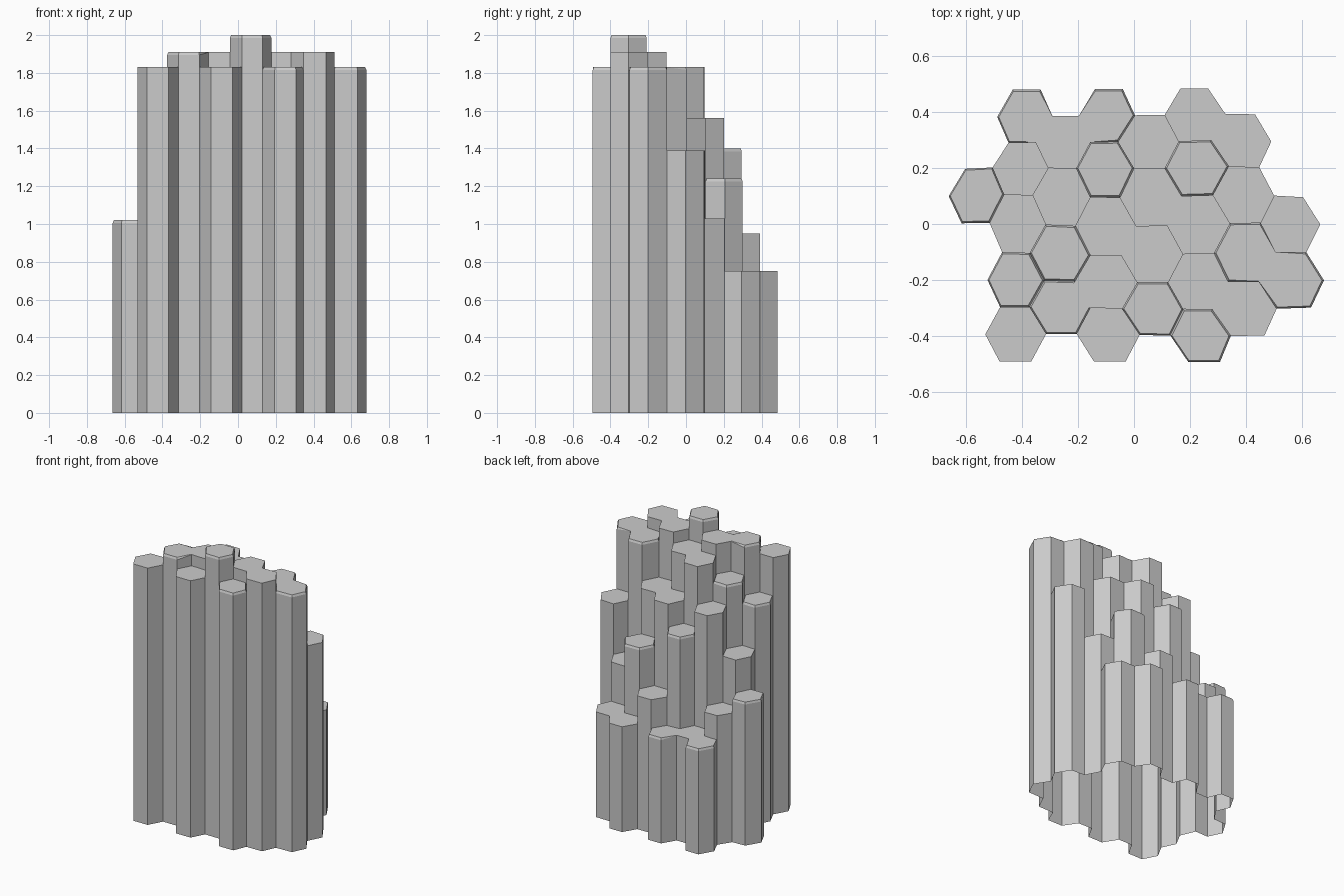
import bpy
import bmesh
from mathutils import Vector

default = bpy.data.objects.get("Cube")
if default:
    bpy.data.objects.remove(default, do_unlink=True)

# Column tops: grid column -> (first half-row, [(x, y, height, worn rim)])
COLUMNS = {
    0: (3, [(-.565, .115, 1.02, True)]),
    1: (0, [(-.395, .38, .75, True), (-.41, .205, .92, False), (-.42, 0, 1.25, False),
            (-.43, -.2, 1.56, True), (-.43, -.395, 1.83, False)]),
    2: (1, [(-.25, .295, .75, False), (-.26, .105, 1.56, False),
            (-.27, -.11, 1.7, True), (-.265, -.295, 1.91, True)]),
    3: (0, [(-.11, .385, .75, True), (-.11, .2, 1.4, True), (-.1, -.015, 1.83, False),
            (-.1, -.21, 1.91, False), (-.1, -.395, 1.83, False)]),
    4: (1, [(.05, .3, .95, False), (.06, .1, 1.56, False),
            (.065, -.11, 1.83, False), (.07, -.305, 2, True)]),
    5: (0, [(.21, .39, .75, False), (.22, .2, 1.24, True), (.23, 0, 1.56, False),
            (.23, -.21, 1.91, False), (.23, -.4, 1.83, True)]),
    6: (1, [(.4, .31, .75, False), (.4, .11, 1.03, False),
            (.4, -.1, 1.83, True), (.38, -.31, 1.91, False)]),
    7: (4, [(.56, .005, 1.39, False), (.56, -.205, 1.83, True)]),
}
RIM_INSET = 0.06
RIM_DROP = 0.015
# Neighbouring grid steps, counter-clockwise from upper right
STEPS = [(1, -1), (0, -2), (-1, -1), (-1, 1), (0, 2), (1, 1)]

cells = {}
for col, (first, tops) in COLUMNS.items():
    for row, top in enumerate(tops):
        cells[col, first + 2 * row] = top


def centre(key):
    """Centre of a stone column, or of the empty grid place beside the cluster."""
    if key in cells:
        return Vector(cells[key][:2])
    col, half_row = key
    y = .385 - .0975 * half_row
    return Vector((-.56 + .16 * col + y * (.06 - .02 * col), y))


def neighbours(key):
    return [(key[0] + dc, key[1] + dr) for dc, dr in STEPS]


def corner_position(trio):
    return sum((centre(k) for k in sorted(trio)), Vector((0, 0))) / 3


def rim_height(key, trio):
    """Height of a column's outer rim at one corner; ground where it is empty."""
    if key not in cells:
        return 0.0
    height, worn = cells[key][2:]
    joined = any(k != key and k in cells and cells[k][2] == height for k in trio)
    return height - RIM_DROP if worn and not joined else height


def add_face(bm, points):
    bm.faces.new([bm.verts.new(p) for p in points])


bm = bmesh.new()
for key, (x, y, height, worn) in cells.items():
    around = neighbours(key)
    trios = [(key, around[i], around[(i + 1) % 6]) for i in range(6)]
    spots = [corner_position(t) for t in trios]
    rim = [Vector((*p, rim_height(key, t))) for p, t in zip(spots, trios)]
    mid = Vector((x, y, height))

    # Top cap, with a chamfer where the rim is worn
    cap = []
    for p in rim:
        q = p.copy()
        if p.z < height:
            q = p.lerp(mid, RIM_INSET)
            q.z = height
        cap.append(q)
    add_face(bm, cap)
    for i in range(6):
        j = (i + 1) % 6
        if (rim[i] - cap[i]).length + (rim[j] - cap[j]).length > 1e-4:
            add_face(bm, [rim[i], rim[j], cap[j], cap[i]])

    # Side walls, only down to the lower neighbour (hollow underneath)
    for i in range(6):
        j = (i + 1) % 6
        other = around[j]
        low_i, low_j = rim_height(other, trios[i]), rim_height(other, trios[j])
        if rim[i].z + rim[j].z - low_i - low_j > 1e-4:
            add_face(bm, [Vector((*spots[i], low_i)), Vector((*spots[j], low_j)),
                          rim[j], rim[i]])

bmesh.ops.remove_doubles(bm, verts=bm.verts, dist=1e-4)

mesh = bpy.data.meshes.new("stone_columns")
bm.to_mesh(mesh)
bm.free()
stone_columns = bpy.data.objects.new("stone_columns", mesh)
bpy.context.collection.objects.link(stone_columns)

# Plain grey stone
stone = bpy.data.materials.new("grey_stone")
stone.use_nodes = True
colour = (.6, .6, .6, 1)
stone.diffuse_color = colour
stone.node_tree.nodes["Principled BSDF"].inputs["Base Color"].default_value = colour
mesh.materials.append(stone)
